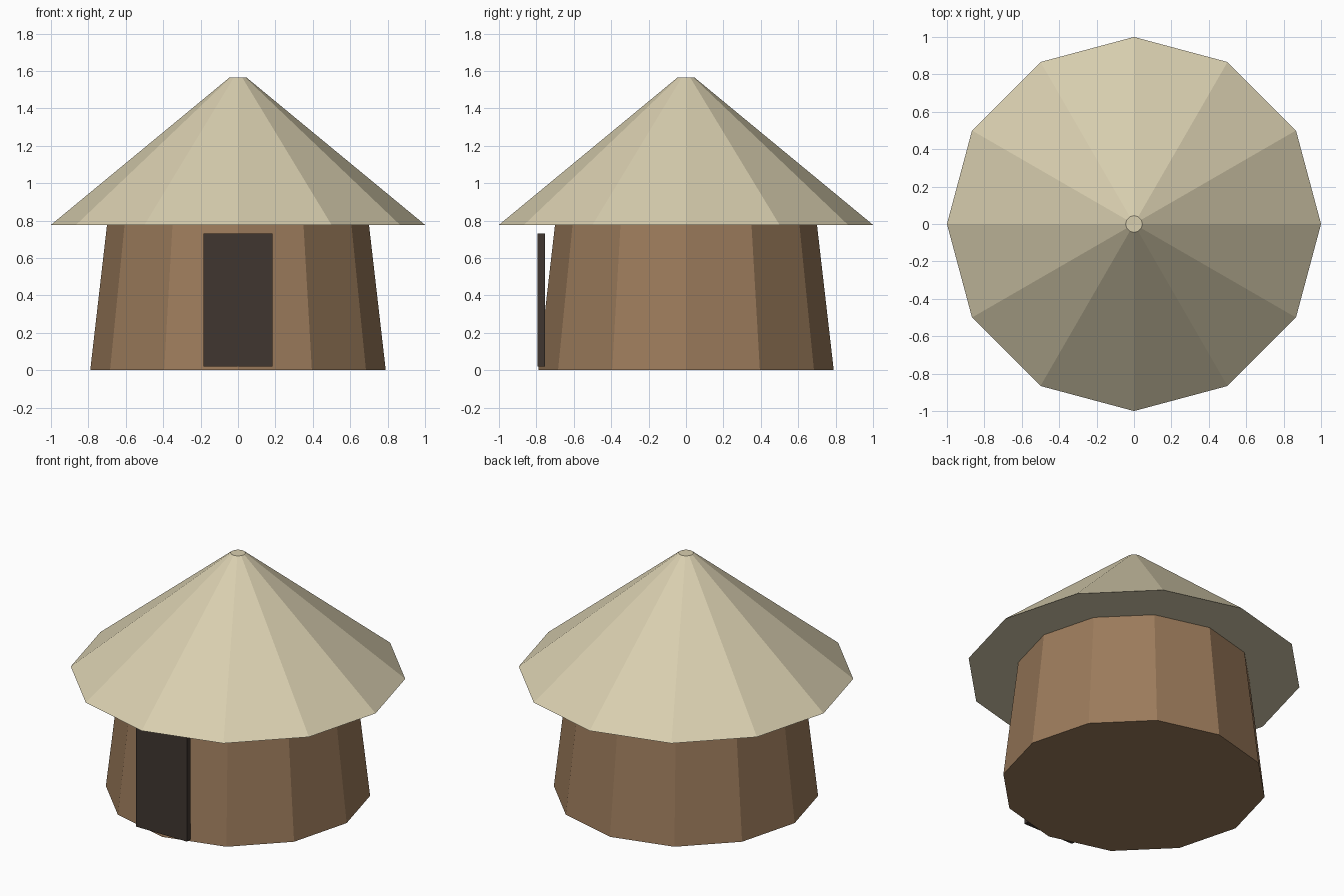
import bpy

cube = bpy.data.objects.get("Cube")
if cube:
    bpy.data.objects.remove(cube, do_unlink=True)

SIDES = 12


def make_material(name, rgb):
    mat = bpy.data.materials.new(name)
    mat.use_nodes = True
    mat.diffuse_color = (*rgb, 1)
    bsdf = next(n for n in mat.node_tree.nodes if n.type == "BSDF_PRINCIPLED")
    bsdf.inputs["Base Color"].default_value = (*rgb, 1)
    bsdf.inputs["Roughness"].default_value = 0.9
    return mat


def finish(name, mat):
    obj = bpy.context.object
    obj.name = obj.data.name = name
    obj.data.materials.append(mat)
    return obj


def tapered_drum(name, mat, r_bottom, r_top, z_bottom, z_top):
    """Capped, flat-faced cone section between two heights."""
    bpy.ops.mesh.primitive_cone_add(
        vertices=SIDES, radius1=r_bottom, radius2=r_top,
        depth=z_top - z_bottom, location=(0, 0, (z_bottom + z_top) / 2))
    return finish(name, mat)


def box(name, mat, low, high):
    """Box between two opposite corners."""
    centre = [(a + b) / 2 for a, b in zip(low, high)]
    bpy.ops.mesh.primitive_cube_add(size=1, location=centre)
    bpy.context.object.scale = [b - a for a, b in zip(low, high)]
    bpy.ops.object.transform_apply(location=False, rotation=False, scale=True)
    return finish(name, mat)


thatch = make_material("pale thatch", (0.69, 0.62, 0.43))
mud = make_material("brown mud", (0.33, 0.198, 0.105))
dark_wood = make_material("dark wood", (0.051, 0.037, 0.030))

# Round wall, leaning inwards towards the eaves
tapered_drum("wall", mud, 0.79, 0.70, 0, 0.78)

# Wide conical roof with a small flat tip
tapered_drum("roof", thatch, 1.0, 0.045, 0.777, 1.565)

# Upright door slab against the front of the wall
box("door", dark_wood, (-0.185, -0.795, 0.02), (0.185, -0.755, 0.73))
